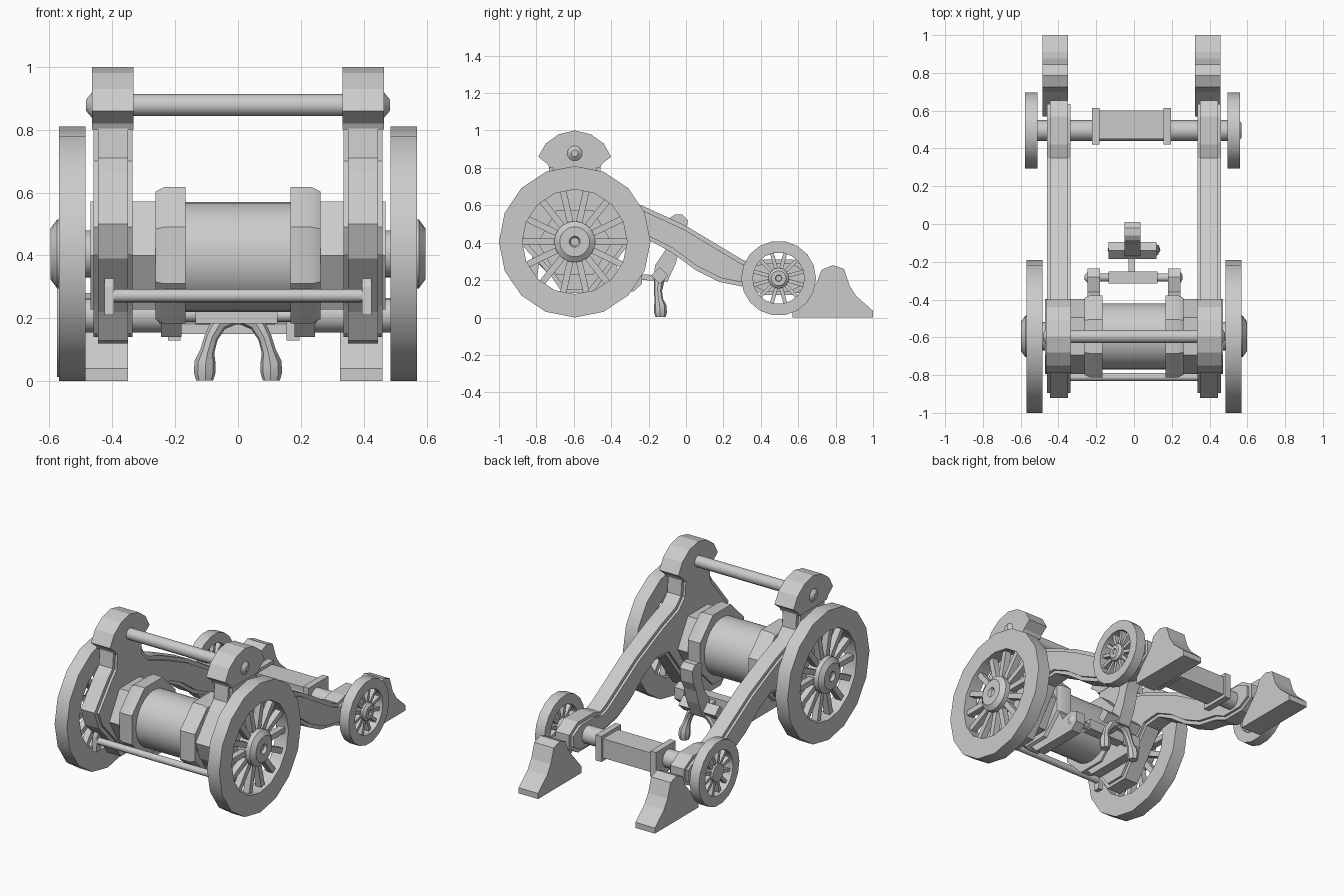
import bpy, bmesh
from math import sin, cos, pi
from mathutils import Matrix, Vector

if "Cube" in bpy.data.objects:
    bpy.data.objects.remove(bpy.data.objects["Cube"])


def finish(name, bm, smooth=False):
    bmesh.ops.recalc_face_normals(bm, faces=bm.faces)
    me = bpy.data.meshes.new(name)
    bm.to_mesh(me)
    bm.free()
    ob = bpy.data.objects.new(name, me)
    bpy.context.collection.objects.link(ob)
    if smooth:
        bpy.ops.object.select_all(action='DESELECT')
        ob.select_set(True)
        bpy.context.view_layer.objects.active = ob
        bpy.ops.object.shade_smooth_by_angle()
    return ob


def prism(name, prof, x0, x1):
    """Extrude a (y, z) outline from x0 to x1."""
    bm = bmesh.new()
    f = bm.faces.new([bm.verts.new((x0, y, z)) for y, z in prof])
    r = bmesh.ops.extrude_face_region(bm, geom=[f])
    bmesh.ops.translate(bm, vec=(x1 - x0, 0, 0),
                        verts=[v for v in r['geom'] if isinstance(v, bmesh.types.BMVert)])
    return finish(name, bm)


def lathe(name, pts, y, z, n, s=1, ring=False, turn=0.0):
    """Turn (x, radius) points about an x-wise axis; ring closes the section."""
    bm = bmesh.new()
    loops = [[bm.verts.new((s * x, y + r * cos(turn + 2 * pi * i / n), z + r * sin(turn + 2 * pi * i / n)))
              for i in range(n)] for x, r in pts]
    pairs = list(zip(loops, loops[1:]))
    if ring:
        pairs.append((loops[-1], loops[0]))
    else:
        bm.faces.new(loops[0])
        bm.faces.new(loops[-1])
    for a, b in pairs:
        for i in range(n):
            j = (i + 1) % n
            bm.faces.new((a[i], a[j], b[j], b[i]))
    return finish(name, bm, True)


def rod(name, x0, x1, y, z, r, n=16, turn=0.0):
    return lathe(name, [(x0, r), (x1, r)], y, z, n, turn=turn)


def spokes(name, x, y, z, r0, r1, w, d, n):
    bm = bmesh.new()
    for i in range(n):
        m = (Matrix.Translation((x, y, z)) @ Matrix.Rotation(2 * pi * (i + .5) / n, 4, 'X')
             @ Matrix.Translation((0, 0, (r0 + r1) / 2)) @ Matrix.Diagonal((d, w, r1 - r0, 1)))
        bmesh.ops.create_cube(bm, size=1, matrix=m)
    return finish(name, bm)


def tube(name, pts):
    """Round bar through (x, y, z, radius) points."""
    cu = bpy.data.curves.new(name, 'CURVE')
    cu.dimensions = '3D'
    cu.bevel_depth = 1
    cu.bevel_resolution = 2
    cu.use_fill_caps = True
    sp = cu.splines.new('POLY')
    sp.points.add(len(pts) - 1)
    for p, (x, y, z, r) in zip(sp.points, pts):
        p.co = (x, y, z, 1)
        p.radius = r
    ob = bpy.data.objects.new(name, cu)
    bpy.context.collection.objects.link(ob)
    bpy.ops.object.select_all(action='DESELECT')
    ob.select_set(True)
    bpy.context.view_layer.objects.active = ob
    bpy.ops.object.convert(target='MESH')
    bpy.ops.object.shade_smooth_by_angle()


BY, BZ = -0.595, 0.405      # main axle
SY, SZ = 0.495, 0.21        # rear axle

cheek = [(-.73, .82), (-.74, .71), (-.79, .66), (-.92, .50), (-.88, .39), (-.72, .22), (-.66, .13),
         (-.50, .13), (-.42, .24), (-.30, .40), (-.19, .41), (-.08, .35), (.05, .255), (.18, .19),
         (.33, .16), (.42, .12), (.57, .12), (.655, .17), (.655, .26), (.57, .31), (.42, .31),
         (.35, .29), (.30, .31), (.15, .40), (0, .49), (-.14, .555), (-.25, .605), (-.40, .66),
         (-.45, .71), (-.46, .82)]
web = [(-.71, .82), (-.72, .70), (-.77, .645), (-.895, .49), (-.86, .405), (-.71, .24), (-.64, .15),
       (-.52, .15), (-.44, .25), (-.31, .42), (-.19, .43), (-.07, .37), (.06, .275), (.19, .21),
       (.34, .18), (.42, .14), (.56, .14), (.635, .18), (.635, .25), (.56, .29), (.43, .29),
       (.35, .27), (.29, .29), (.14, .38), (-.01, .47), (-.15, .535), (-.26, .585), (-.41, .64),
       (-.47, .70), (-.48, .82)]
head = [(-.73, .80), (-.74, .82), (-.79, .86), (-.75, .93), (-.68, .98), (-.595, 1.0),
        (-.51, .98), (-.44, .93), (-.40, .86), (-.45, .82), (-.46, .80)]
foot = [(.57, 0), (1, 0), (1, .035), (.91, .115), (.875, .17), (.845, .26), (.785, .28),
        (.725, .255), (.70, .19), (.64, .12), (.57, .04)]

for s, side in ((1, 'right'), (-1, 'left')):
    # Big wheel
    lathe(side + '_main_wheel_rim', [(.485, .405), (.57, .405), (.57, .28), (.485, .28)], BY, BZ, 16, s, True)
    spokes(side + '_main_wheel_spokes', s * .527, BY, BZ, .06, .30, .034, .04, 14)
    lathe(side + '_main_hub', [(.45, .075), (.485, .075), (.49, .11), (.575, .11), (.597, .08), (.597, .03),
                               (.58, .022)], BY, BZ, 20, s)
    # Small wheel
    o = -.008
    lathe(side + '_rear_wheel_rim', [(.503 + o * s, .2), (.568 + o * s, .2), (.568 + o * s, .138),
                                     (.503 + o * s, .138)], SY, SZ, 18, s, True)
    spokes(side + '_rear_wheel_spokes', s * .535 + o, SY, SZ, .03, .15, .02, .03, 12)
    lathe(side + '_rear_hub', [(.45, .055), (.555, .055), (.568, .04), (.568, .018), (.56, .015)], SY, SZ, 16, s)
    # Frame cheek with raised middle, head and ground spade
    a, b = .335 * s, .46 * s
    prism(side + '_cheek_core', cheek, s * .35, s * .445)
    prism(side + '_cheek_plate', web, a, b)
    prism(side + '_cheek_head', head, s * .333, s * .465)
    prism(side + '_ground_foot', foot, s * .337 - .013, s * .472 - .013)
    # Hexagonal trunnion block and drum band
    lathe(side + '_drum_end_block', [(.2, .198), (.47, .198)], BY, .4, 6, s)
    lathe(side + '_drum_band', [(.167, .235), (.235, .235), (.262, .22), (.262, .1), (.167, .1)],
          BY, .4, 8, s, True, pi / 8)
    # Arm reaching from band to the trigger rod
    prism(side + '_trigger_arm', [(-.66, .2), (-.6, .14), (-.28, .14), (-.235, .18), (-.235, .25),
                                  (-.28, .27), (-.36, .25), (-.40, .34), (-.62, .34)], s * .18, s * .245)
    # Lever carrying the front bar
    prism(side + '_front_lever', [(-.835, .21), (-.795, .21), (-.785, .30), (-.76, .38), (-.80, .38),
                                  (-.83, .30)], s * .395, s * .425)
    # Claw legs with swollen feet
    tube(side + '_claw_leg', [(s * .02, -.14, .205, .028), (s * .06, -.145, .185, .027),
                              (s * .085, -.15, .14, .022), (s * .098, -.145, .095, .023),
                              (s * .105, -.138, .06, .034), (s * .106, -.136, .025, .034),
                              (s * .106, -.136, .002, .027)])

# Drum
rod('drum', -.26, .26, BY, .395, .175, 32)
# Top crossbar with domed ends
lathe('top_crossbar', [(-.483, .018), (-.465, .04), (-.45, .04), (-.45, .035), (.45, .035), (.45, .04),
                       (.465, .04), (.483, .018)], BY, .878, 16)
# Front lower bar
rod('front_bar', -.42, .41, -.81, .272, .021)
# Rear axle with square centre and collars
rod('rear_axle', -.57, .555, SY, SZ, .055)
prism('rear_axle_box', [(.45, .15), (.60, .15), (.60, .27), (.45, .27)], -.2, .175)
for x in (-.203, .175):
    prism('axle_collar', [(.42, .13), (.615, .13), (.615, .29), (.42, .29)], x - .02, x + .02)
# Trigger rod, sleeve and link
lathe('trigger_rod', [(-.262, .012), (-.245, .03), (-.23, .022), (.23, .022), (.245, .03), (.257, .012)],
      -.283, .21, 12)
rod('trigger_sleeve', -.135, .125, -.283, .215, .045, 4, pi / 4)
prism('trigger_link', [(-.30, .205), (-.14, .195), (-.14, .225), (-.30, .235)], -.03, .005)
# Claw body: diamond cross piece and curved handle
rod('claw_cross_piece', -.135, .118, -.14, .225, .045, 4)
prism('claw_handle', [(-.175, .20), (-.10, .19), (-.055, .29), (-.03, .38), (0, .44), (.01, .52),
                      (-.02, .55), (-.06, .55), (-.09, .53), (-.085, .44), (-.11, .36), (-.165, .28)],
      -.05, .035)
